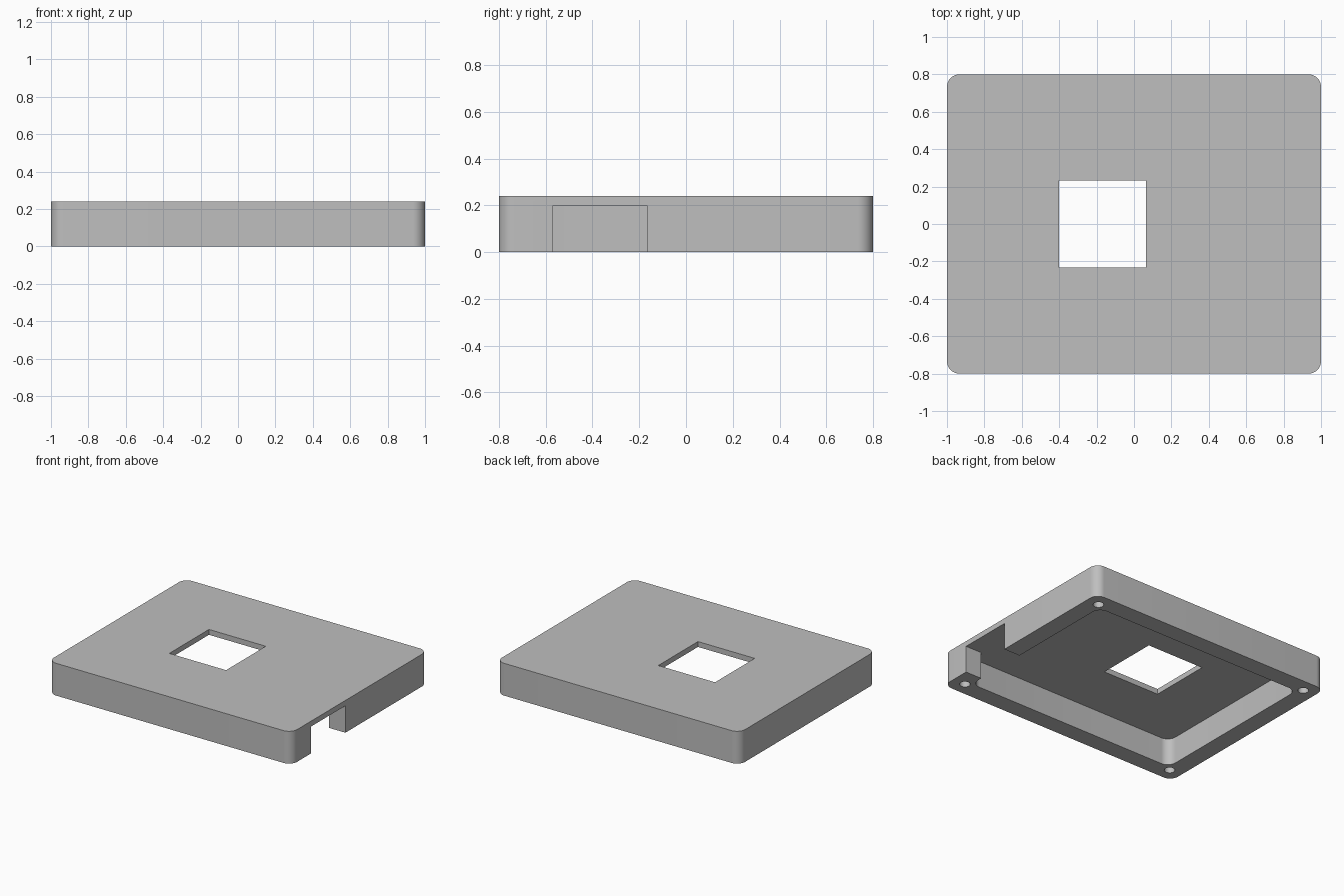
import bpy, bmesh
from math import cos, sin, pi, radians

cube = bpy.data.objects.get("Cube")
if cube:
    bpy.data.objects.remove(cube, do_unlink=True)

WIDTH, DEPTH, HEIGHT = 2.0, 1.6, 0.24
WALL, CEILING, RADIUS = 0.133, 0.2, 0.067
SCREW_INSET, SCREW_RADIUS = 0.1, 0.036

grey = bpy.data.materials.new("plain grey")
grey.use_nodes = True
colour = (0.52, 0.52, 0.52, 1)
grey.diffuse_color = colour
grey.node_tree.nodes["Principled BSDF"].inputs["Base Color"].default_value = colour


def prism(name, outline, z0, z1):
    """Extrude a flat outline from z0 up to z1."""
    bm = bmesh.new()
    base = bm.faces.new([bm.verts.new((x, y, z0)) for x, y in outline])
    top = bmesh.ops.extrude_face_region(bm, geom=[base])["geom"]
    for v in top:
        if isinstance(v, bmesh.types.BMVert):
            v.co.z = z1
    bmesh.ops.recalc_face_normals(bm, faces=bm.faces)
    mesh = bpy.data.meshes.new(name)
    bm.to_mesh(mesh)
    bm.free()
    mesh.materials.append(grey)
    obj = bpy.data.objects.new(name, mesh)
    bpy.context.collection.objects.link(obj)
    return obj


def rounded(w, d, r, steps=12):
    """Rectangle outline with rounded corners."""
    points = []
    for i, (sx, sy) in enumerate([(1, 1), (-1, 1), (-1, -1), (1, -1)]):
        for k in range(steps + 1):
            a = (i + k / steps) * pi / 2
            points.append((sx * (w / 2 - r) + r * cos(a), sy * (d / 2 - r) + r * sin(a)))
    return points


def rect(x0, x1, y0, y1):
    return [(x0, y0), (x1, y0), (x1, y1), (x0, y1)]


def circle(x, y, r, steps=32):
    return [(x + r * cos(2 * pi * k / steps), y + r * sin(2 * pi * k / steps)) for k in range(steps)]


# Outer shell
case = prism("case_cover", rounded(WIDTH, DEPTH, RADIUS), 0, HEIGHT)

# Hollow underside, side cable notch and square top opening
cutters = [
    prism("cavity_cutter", rounded(WIDTH - 2 * WALL, DEPTH - 2 * WALL, RADIUS), -0.1, CEILING),
    prism("notch_cutter", rect(0.7, 1.1, -0.568, -0.167), -0.1, CEILING),
    prism("opening_cutter", rect(-0.402, 0.065, -0.233, 0.233), -0.1, HEIGHT + 0.1),
]

# Blind screw holes in the four corners
for sx in (-1, 1):
    for sy in (-1, 1):
        x, y = sx * (WIDTH / 2 - SCREW_INSET), sy * (DEPTH / 2 - SCREW_INSET)
        cutters.append(prism("screw_cutter", circle(x, y, SCREW_RADIUS), -0.1, CEILING))

bpy.ops.object.select_all(action="DESELECT")
case.select_set(True)
bpy.context.view_layer.objects.active = case
for cutter in cutters:
    cutter.hide_render = True
    mod = case.modifiers.new("cut", "BOOLEAN")
    mod.operation, mod.solver, mod.object = "DIFFERENCE", "EXACT", cutter
    bpy.ops.object.modifier_apply(modifier=mod.name)
    bpy.data.objects.remove(cutter, do_unlink=True)

bpy.ops.object.shade_smooth_by_angle(angle=radians(30))
